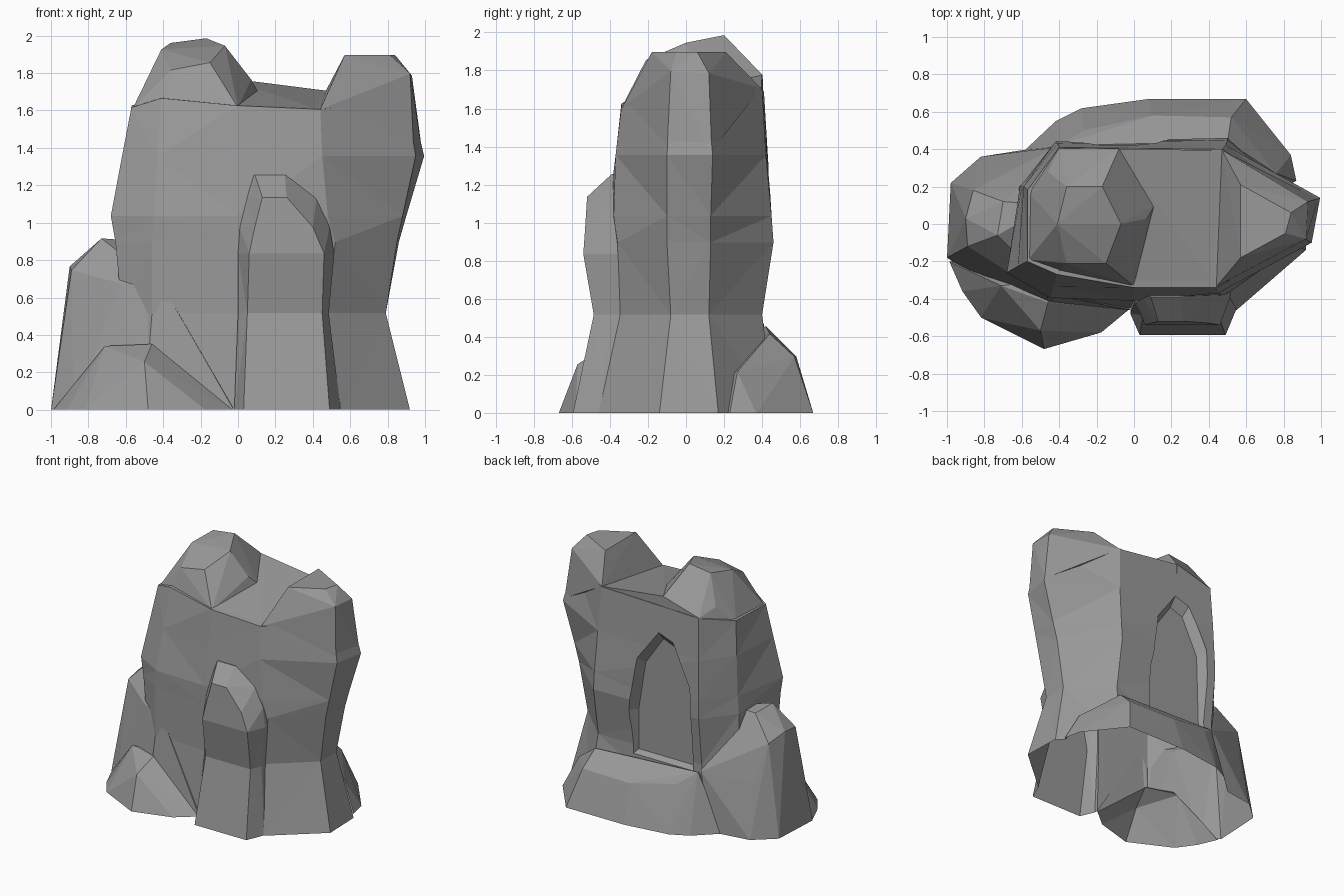
import bpy, bmesh

stone = bpy.data.materials.new("stone")
stone.diffuse_color = (.32, .32, .32, 1)


def finish(name, bm):
    bmesh.ops.triangulate(bm, faces=bm.faces[:])
    bmesh.ops.recalc_face_normals(bm, faces=bm.faces[:])
    me = bpy.data.meshes.new(name)
    bm.to_mesh(me)
    bm.free()
    me.materials.append(stone)
    ob = bpy.data.objects.new(name, me)
    bpy.context.collection.objects.link(ob)
    return ob


def loft(name, rings):
    bm = bmesh.new()
    vs = [[bm.verts.new(p) for p in r] for r in rings]
    n = len(vs[0])
    for a, b in zip(vs, vs[1:]):
        for i in range(n):
            j = (i + 1) % n
            bm.faces.new((a[i], a[j], b[j], b[i]))
    bm.faces.new(vs[0][::-1])
    bm.faces.new(vs[-1])
    return finish(name, bm)


def chunk(name, pts):
    bm = bmesh.new()
    for p in pts:
        bm.verts.new(p)
    bmesh.ops.convex_hull(bm, input=bm.verts[:])
    bmesh.ops.delete(bm, geom=[v for v in bm.verts if not v.link_faces], context='VERTS')
    return finish(name, bm)


def level(z, pts):
    return [(x, y, z) for x, y in pts]


# Main pillar: nine-sided rings from the base to the saddle
r0 = level(0, [(-.5, -.44), (-.02, -.45), (.55, -.46), (.92, -.14), (.91, .17),
               (.55, .47), (-.45, .41), (-.75, .25), (-.75, -.2)])
r1 = level(.52, [(-.46, -.39), (0, -.41), (.48, -.35), (.79, -.08), (.79, .12),
                 (.5, .40), (-.42, .40), (-.62, .2), (-.62, -.27)])
r2 = level(.9, [(-.46, -.39), (0, -.41), (.52, -.36), (.85, -.1), (.86, .13),
                (.5, .46), (-.42, .44), (-.61, .2), (-.655, -.265)])
r2b = level(1.04, [(-.45, -.395), (0, -.41), (.48, -.38), (.88, -.1), (.90, .13),
                   (.5, .45), (-.42, .44), (-.60, .2), (-.68, -.26)])
r3 = level(1.36, [(-.43, -.335), (0, -.37), (.45, -.37), (.95, -.1), (.995, .14),
                  (.49, .42), (-.41, .43), (-.59, .2), (-.62, -.225)])
r4 = [(-.41, -.27, 1.67), (0, -.34, 1.63), (.44, -.34, 1.61), (.90, -.08, 1.66), (.92, .11, 1.68),
      (.47, .40, 1.71), (-.4, .41, 1.69), (-.57, .18, 1.63), (-.57, -.2, 1.62)]
rock = loft("rock_pillar", [r0, r1, r2, r2b, r3, r4])

# Right summit
right_peak = chunk("right_peak", [
    (.44, -.335, 1.61), (.47, .395, 1.71), (.94, -.1, 1.38), (.985, .135, 1.38),
    (.92, -.08, 1.8), (.93, .12, 1.79), (.57, -.18, 1.9), (.57, .21, 1.9),
    (.81, -.05, 1.9), (.84, .06, 1.9), (.5, 0, 1.5)])

# Left summit
left_peak = chunk("left_peak", [
    (-.41, -.265, 1.6), (-.565, -.19, 1.61), (-.565, .17, 1.61), (-.46, .28, 1.75),
    (-.4, .405, 1.69), (-.4, .40, 1.6), (-.08, .403, 1.78), (-.08, .403, 1.6),
    (.07, .03, 1.77), (.11, .1, 1.70), (0, -.333, 1.62), (-.36, -.21, 1.82), (-.15, -.21, 1.86),
    (-.41, 0, 1.93), (-.07, 0, 1.95), (-.36, .2, 1.965), (-.17, .2, 1.99), (-.2, 0, 1.5)])

# Sloping saddle between the summits
saddle = chunk("saddle", [
    (.47, .395, 1.71), (-.08, .40, 1.78), (.43, -.33, 1.61), (0, -.33, 1.63),
    (-.1, 0, 1.55), (.46, .39, 1.6), (-.08, .40, 1.6)])

# Left shoulder boulder
shoulder = chunk("left_shoulder", [
    (-1, -.18, 0), (-.98, .22, 0), (-.82, .36, 0), (-.5, .41, 0), (-.88, -.27, 0),
    (-.5, -.45, 0), (-.02, -.46, 0), (-.89, -.12, .75), (-.9, .03, .77), (-.86, .18, .72),
    (-.73, -.06, .92), (-.7, .12, .90), (-.63, -.285, .68), (-.4, -.385, .66),
    (-.79, .28, .42), (-.42, .41, .47), (-.45, .1, .9)])

# Low foot at the front left
foot = chunk("front_foot", [
    (-.99, -.2, 0), (-.92, -.36, 0), (-.82, -.5, 0), (-.48, -.67, 0), (-.17, -.58, 0), (-.025, -.46, 0),
    (-.71, -.33, .345), (-.46, -.42, .355), (-.50, -.57, .26), (-.5, -.2, 0), (-.45, -.3, .35)])

# Rubble ledge along the back
ledge = chunk("back_ledge", [
    (-.6, .38, 0), (-.42, .55, 0), (-.28, .62, 0), (.08, .67, 0), (.6, .67, 0), (.84, .37, 0),
    (.87, .23, 0), (.52, .57, .3), (.1, .58, .3), (-.27, .5, .36), (.5, .44, .42),
    (-.4, .42, .46), (0, .46, .41), (.76, .27, .22), (.3, 0, .1), (-.4, .1, .3)])


# Arched buttress on the front: outer edges meet the pillar
def rib(z, yo, yf, lo, lf, rf, ro):
    return level(z, [(lo, -.2), (lo, yo), (lf, yf), (rf, yf), (ro, yo + .03), (ro, -.2)])


buttress = loft("front_buttress", [
    rib(0, -.48, -.595, -.02, .03, .49, .55), rib(.52, -.425, -.485, 0, .05, .45, .485),
    rib(.84, -.42, -.54, 0, .06, .46, .515), rib(.98, -.415, -.53, .01, .09, .40, .49),
    rib(1.14, -.40, -.52, .05, .13, .26, .42), rib(1.26, -.375, -.39, .08, .09, .25, .26)])

# Arched niche cut into the back
arch = [(-.36, .43), (.20, .43), (.20, .80), (.13, 1.24), (-.05, 1.5), (-.18, 1.45), (-.34, 1.12)]
cx, cz = -.08, .8
niche = loft("niche_cutter", [[(cx + (x - cx) * s, y, cz + (z - cz) * s) for x, z in arch]
                              for y, s in ((.36, .88), (.43, 1), (.53, 1.0))])


def combine(tool, op):
    bpy.context.view_layer.objects.active = rock
    m = rock.modifiers.new(tool.name, 'BOOLEAN')
    m.operation, m.object, m.solver = op, tool, 'EXACT'
    bpy.ops.object.modifier_apply(modifier=m.name)
    bpy.data.objects.remove(tool)


combine(niche, 'DIFFERENCE')
for part in (right_peak, left_peak, saddle, shoulder, foot, ledge, buttress):
    combine(part, 'UNION')

# Open underside
bm = bmesh.new()
bm.from_mesh(rock.data)
bmesh.ops.bisect_plane(bm, geom=bm.verts[:] + bm.edges[:] + bm.faces[:],
                       plane_co=(0, 0, .004), plane_no=(0, 0, 1), clear_inner=True)
bmesh.ops.translate(bm, verts=bm.verts[:], vec=(0, 0, -.004))
bm.to_mesh(rock.data)
bm.free()
rock.name = "rock"
